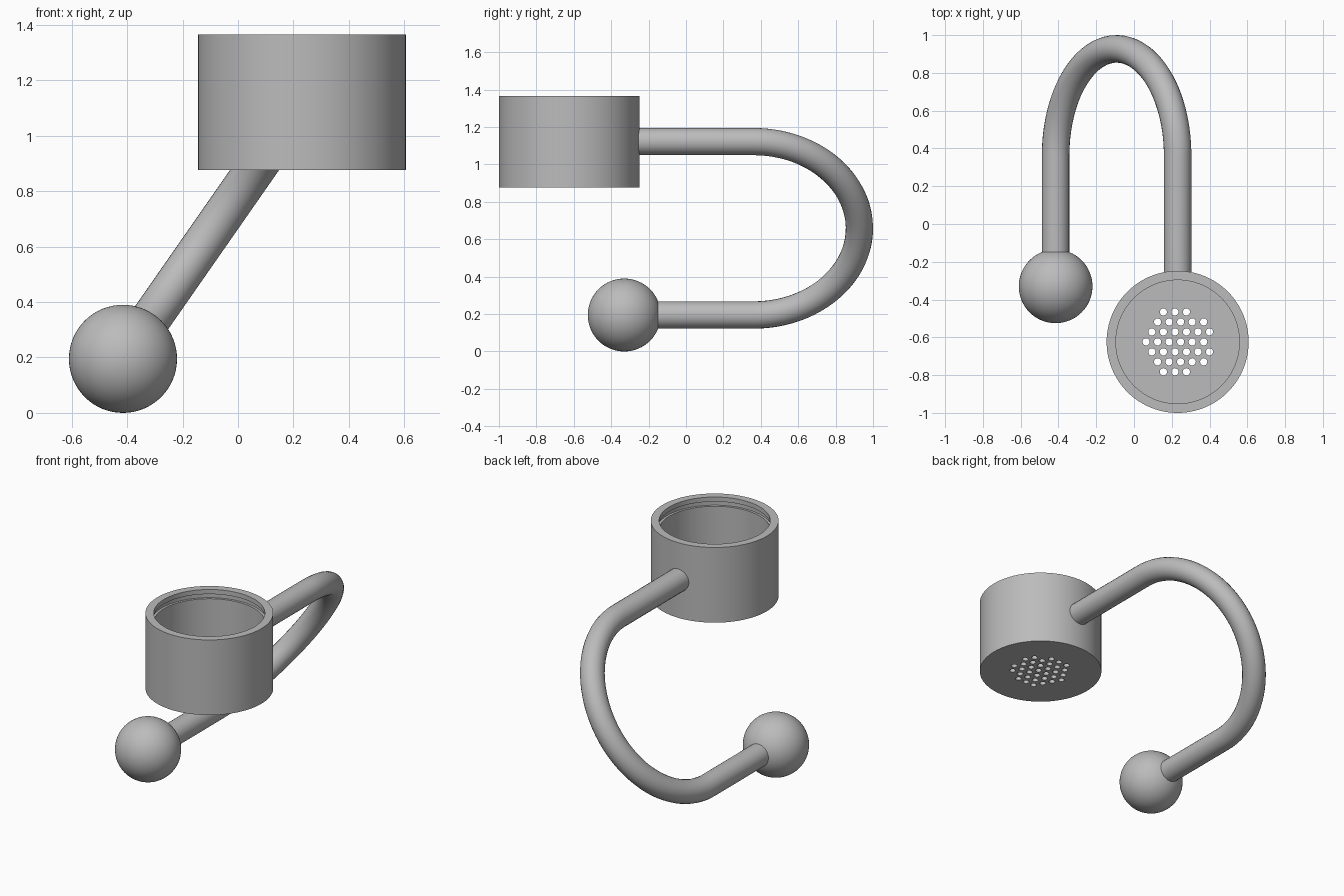
import bpy, bmesh
from math import pi, sin, cos, hypot
from mathutils import Vector, Matrix

if "Cube" in bpy.data.objects:
    bpy.data.objects.remove(bpy.data.objects["Cube"], do_unlink=True)

# One grey plastic for everything
GREY = (0.5, 0.5, 0.5, 1)
grey = bpy.data.materials.new("grey_plastic")
grey.use_nodes = True
grey.diffuse_color = GREY
grey.node_tree.nodes["Principled BSDF"].inputs["Base Color"].default_value = GREY


def add_object(name, data):
    obj = bpy.data.objects.new(name, data)
    bpy.context.collection.objects.link(obj)
    data.materials.append(grey)
    return obj


def add_mesh(name, bm):
    bmesh.ops.recalc_face_normals(bm, faces=bm.faces)
    mesh = bpy.data.meshes.new(name)
    bm.to_mesh(mesh)
    bm.free()
    return add_object(name, mesh)


def smooth(obj):
    bpy.ops.object.select_all(action='DESELECT')
    obj.select_set(True)
    bpy.context.view_layer.objects.active = obj
    bpy.ops.object.shade_smooth_by_angle(angle=pi / 6)


cup = Vector((0.231, -0.624, 0.877))
ball = Vector((-0.415, -0.33, 0.195))
R, HEIGHT, WALL, FLOOR = 0.376, 0.488, 0.049, 0.049
PIPE = 0.073

# Cup: turned wall with a shallow groove inside the mouth, flat floor discs
inner = R - WALL
profile = [(R, 0), (R, HEIGHT), (inner, HEIGHT), (inner, HEIGHT - 0.03),
           (inner + 0.015, HEIGHT - 0.03), (inner + 0.015, HEIGHT - 0.06),
           (inner, HEIGHT - 0.06), (inner, FLOOR)]
bm = bmesh.new()
verts = [bm.verts.new((r, 0, z)) for r, z in profile]
edges = [bm.edges.new(pair) for pair in zip(verts, verts[1:])]
bmesh.ops.spin(bm, geom=verts + edges, cent=(0, 0, 0), axis=(0, 0, 1),
               angle=2 * pi, steps=96, use_merge=True)
bmesh.ops.remove_doubles(bm, verts=bm.verts, dist=1e-5)
bmesh.ops.holes_fill(bm, edges=[e for e in bm.edges if e.is_boundary], sides=0)
cup_body = add_mesh("strainer_cup", bm)
cup_body.location = cup

# Drain holes: hexagonal lattice kept within a circle
PITCH = 0.061
bm = bmesh.new()
for row in range(-4, 5):
    for col in range(-5, 6):
        x = 0.016 + PITCH * (col + 0.5 * (row % 2))
        y = PITCH * 0.866 * row
        if hypot(x, y) < 0.185:
            bmesh.ops.create_cone(bm, cap_ends=True, segments=20, radius1=0.019,
                                  radius2=0.019, depth=0.2,
                                  matrix=Matrix.Translation((x, y, FLOOR / 2)))
cutter = add_mesh("drain_hole_cutter", bm)
cutter.location = cup
cutter.hide_render = True
boolean = cup_body.modifiers.new("drain_holes", 'BOOLEAN')
boolean.operation = 'DIFFERENCE'
boolean.solver = 'EXACT'
boolean.object = cutter
bpy.context.view_layer.update()
bpy.context.view_layer.objects.active = cup_body
bpy.ops.object.modifier_apply(modifier=boolean.name)
bpy.data.objects.remove(cutter, do_unlink=True)
smooth(cup_body)

# Ball foot
bm = bmesh.new()
bmesh.ops.create_uvsphere(bm, u_segments=64, v_segments=32, radius=0.195)
foot = add_mesh("ball_foot", bm)
foot.location = ball
smooth(foot)

# Pipe: two straight runs joined by a slanted half circle
low = Vector((ball.x, 0, ball.z))
high = Vector((cup.x, 0, 1.122))
middle, half = (low + high) / 2, (high - low) / 2
bend_start = 1 - PIPE - half.length
path = [Vector((low.x, ball.y + 0.17, low.z))]
for i in range(65):
    a = pi * i / 64
    path.append(middle - half * cos(a) + Vector((0, bend_start + half.length * sin(a), 0)))
path.append(Vector((high.x, cup.y + R - 0.025, high.z)))

curve = bpy.data.curves.new("curved_pipe", 'CURVE')
curve.dimensions = '3D'
curve.bevel_depth = PIPE
curve.bevel_resolution = 10
curve.use_fill_caps = True
spline = curve.splines.new('POLY')
spline.points.add(len(path) - 1)
for point, co in zip(spline.points, path):
    point.co = (*co, 1)
spline.use_smooth = True
add_object("curved_pipe", curve)
